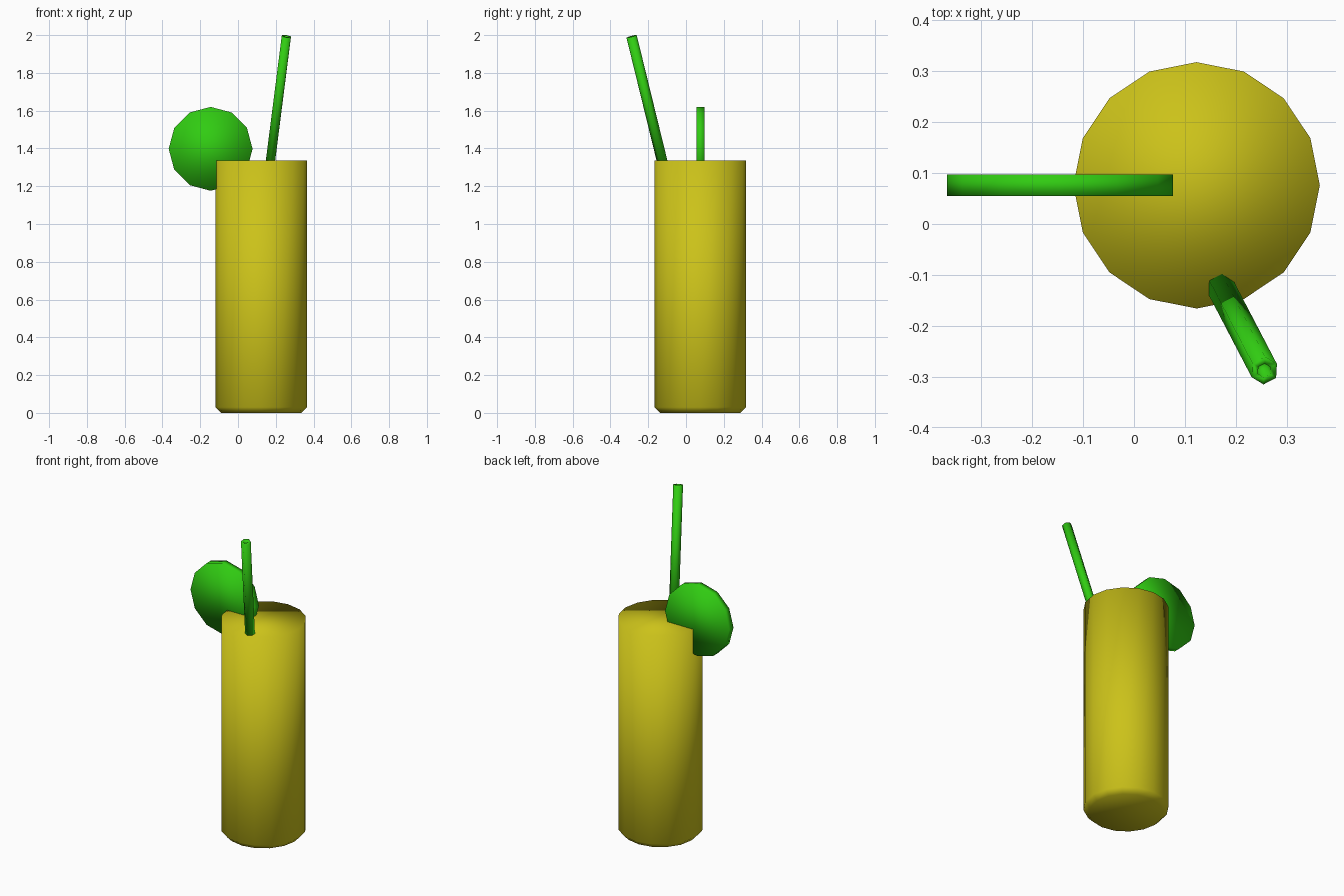
import bpy, bmesh, math
from mathutils import Matrix, Vector

if "Cube" in bpy.data.objects:
    bpy.data.objects.remove(bpy.data.objects["Cube"])


def material(name, color):
    mat = bpy.data.materials.new(name)
    mat.diffuse_color = color
    mat.use_nodes = True
    mat.node_tree.nodes["Principled BSDF"].inputs["Base Color"].default_value = mat.diffuse_color
    return mat


def lathe(name, profile, sides, matrix, mat):
    """Stack of regular rings (radius, height), capped at both ends, smooth shaded."""
    bm = bmesh.new()
    rings = []
    for r, h in profile:
        rings.append([bm.verts.new((r * math.cos(2 * math.pi * i / sides),
                                    r * math.sin(2 * math.pi * i / sides), h))
                      for i in range(sides)])
    for a, b in zip(rings, rings[1:]):
        for i in range(sides):
            j = (i + 1) % sides
            bm.faces.new((a[i], a[j], b[j], b[i]))
    bm.faces.new(rings[0][::-1])
    bm.faces.new(rings[-1])
    for f in bm.faces:
        f.smooth = True
    bmesh.ops.recalc_face_normals(bm, faces=bm.faces[:])
    bm.transform(matrix)
    mesh = bpy.data.meshes.new(name)
    bm.to_mesh(mesh)
    bm.free()
    mesh.materials.append(mat)
    obj = bpy.data.objects.new(name, mesh)
    bpy.context.collection.objects.link(obj)
    return obj


yellow = material("drink_yellow", (0.60, 0.54, 0.01, 1))
green = material("lime_green", (0.03, 0.60, 0.006, 1))

# Filled glass with a chamfered foot
lathe("glass", [(0.213, 0), (0.242, 0.03), (0.242, 1.335)], 16,
      Matrix.Translation((0.123, 0.076, 0)), yellow)

# Fruit slice standing on the rim
lathe("lime_slice", [(0.222, -0.021), (0.222, 0.021)], 12,
      Matrix.Translation((-0.145, 0.076, 1.398)) @ Matrix.Rotation(math.pi / 2, 4, 'X'), green)

# Leaning straw with a recessed bore at the tip
tip = Vector((0.256, -0.288, 1.993))
rim = Vector((0.172, -0.127, 1.335))
axis = (tip - rim).normalized()
base = rim - axis * 0.08
length = (tip - base).length
tilt = axis.to_track_quat('Z', 'Y').to_matrix().to_4x4()
lathe("straw", [(0.028, 0), (0.028, length), (0.014, length), (0.014, length - 0.05)], 6,
      Matrix.Translation(base) @ tilt, green)
